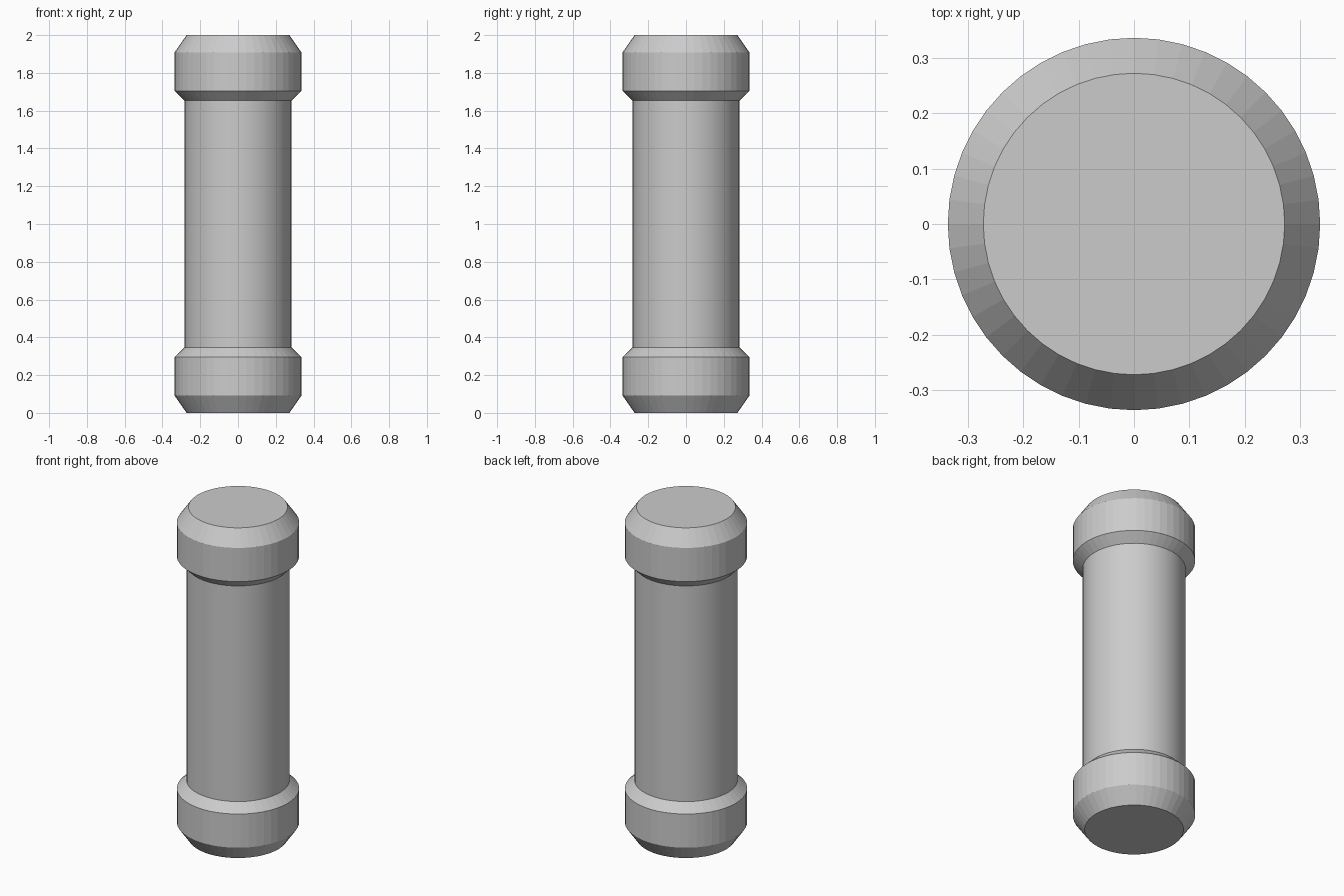
import bpy, bmesh
from math import cos, sin, tau

if "Cube" in bpy.data.objects:
    bpy.data.objects.remove(bpy.data.objects["Cube"])

SIDES = 48
HEIGHT = 2.0
SHAFT_R = 0.283
SHAFT_Z = 0.347


def lathe(name, profile, cap_start=False):
    """Spin (radius, z) points around z."""
    bm = bmesh.new()
    rings = [[bm.verts.new((r * cos(tau * i / SIDES), r * sin(tau * i / SIDES), z))
              for i in range(SIDES)] for r, z in profile]
    for low, high in zip(rings, rings[1:]):
        for i in range(SIDES):
            j = (i + 1) % SIDES
            bm.faces.new((low[i], low[j], high[j], high[i]))
    if cap_start:
        bm.faces.new(rings[0][::-1])
    if profile[0][1] > profile[-1][1]:
        bmesh.ops.reverse_faces(bm, faces=bm.faces[:])
    mesh = bpy.data.meshes.new(name)
    bm.to_mesh(mesh)
    bm.free()
    obj = bpy.data.objects.new(name, mesh)
    bpy.context.collection.objects.link(obj)
    return obj


# Central cylinder between the two collars
shaft = lathe("shaft", [(SHAFT_R, SHAFT_Z), (SHAFT_R, HEIGHT - SHAFT_Z)])
shaft.data.shade_smooth()

# Chamfered end collars, the upper one mirrored from the lower
collar = [(0.272, 0.0), (0.336, 0.092), (0.336, 0.296), (SHAFT_R, SHAFT_Z)]
lathe("lower_collar", collar, cap_start=True)
lathe("upper_collar", [(r, HEIGHT - z) for r, z in collar], cap_start=True)
